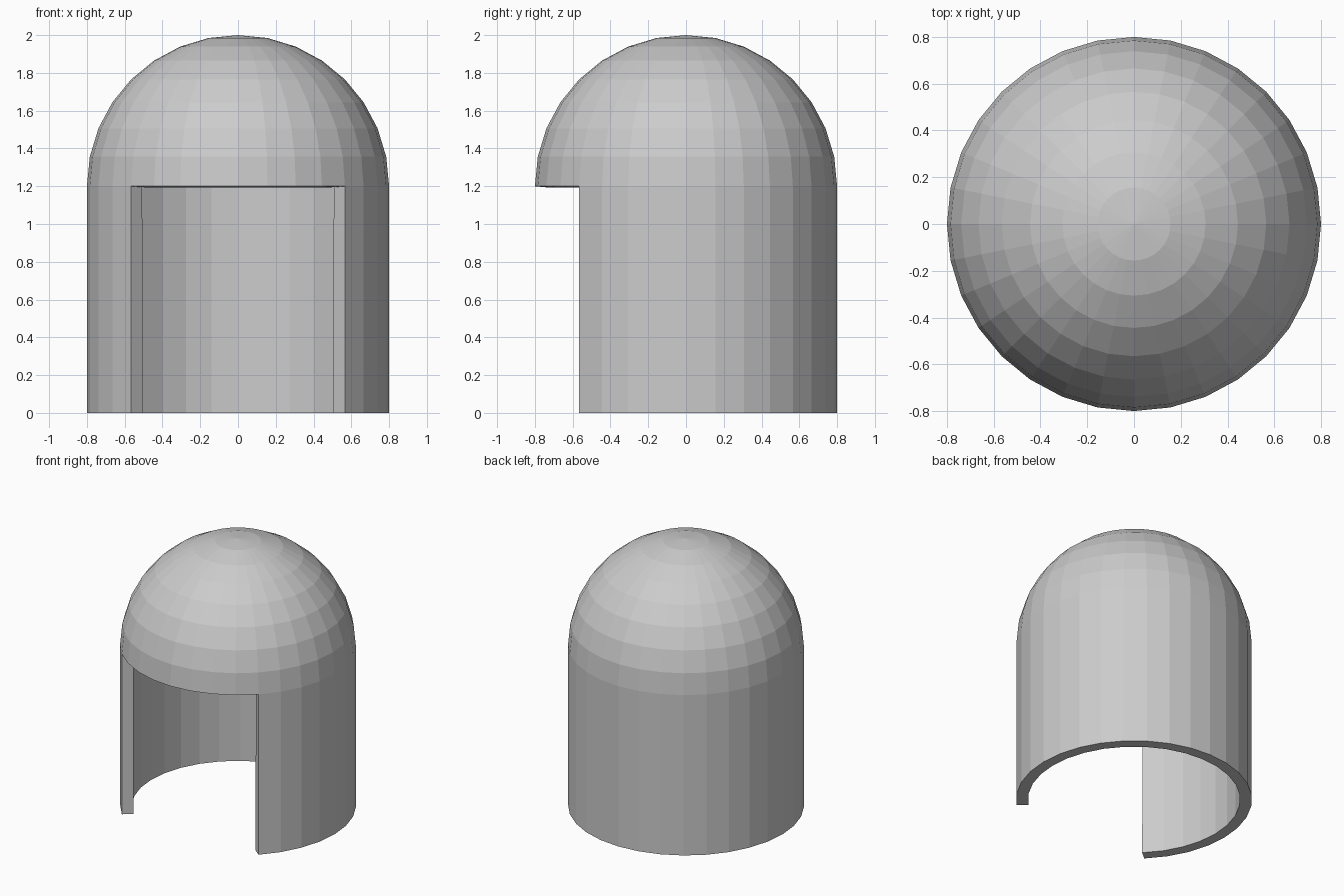
import bpy
import bmesh
from math import sin, cos, pi

if "Cube" in bpy.data.objects:
    bpy.data.objects.remove(bpy.data.objects["Cube"])

RADIUS, SPRING, SIDES, RINGS = 0.8, 1.2, 32, 8
DOOR = range(20, 28)  # wall panels left out at the front (225 to 315 degrees)

bm = bmesh.new()


def ring(radius, z):
    return [bm.verts.new((radius * cos(2 * pi * i / SIDES),
                          radius * sin(2 * pi * i / SIDES), z)) for i in range(SIDES)]


def bridge(low, high, skip=()):
    for i in range(SIDES):
        if i not in skip:
            j = (i + 1) % SIDES
            bm.faces.new((low[i], low[j], high[j], high[i]))


# Round wall with the front opening
base = ring(RADIUS, 0)
lower = ring(RADIUS, SPRING)
bridge(base, lower, DOOR)

# Hemispherical roof
for k in range(1, RINGS):
    a = pi / 2 * k / RINGS
    upper = ring(RADIUS * cos(a), SPRING + RADIUS * sin(a))
    bridge(lower, upper)
    lower = upper
top = bm.verts.new((0, 0, SPRING + RADIUS))
for i in range(SIDES):
    bm.faces.new((lower[i], lower[(i + 1) % SIDES], top))

# Remove the base points under the opening
bmesh.ops.delete(bm, geom=[v for v in bm.verts if not v.link_faces], context='VERTS')

mesh = bpy.data.meshes.new("domed_shelter")
bm.to_mesh(mesh)
bm.free()
shelter = bpy.data.objects.new("domed_shelter", mesh)
bpy.context.collection.objects.link(shelter)

# Wall thickness, inwards
shell = shelter.modifiers.new("thickness", 'SOLIDIFY')
shell.thickness = 0.08
shell.offset = -1
